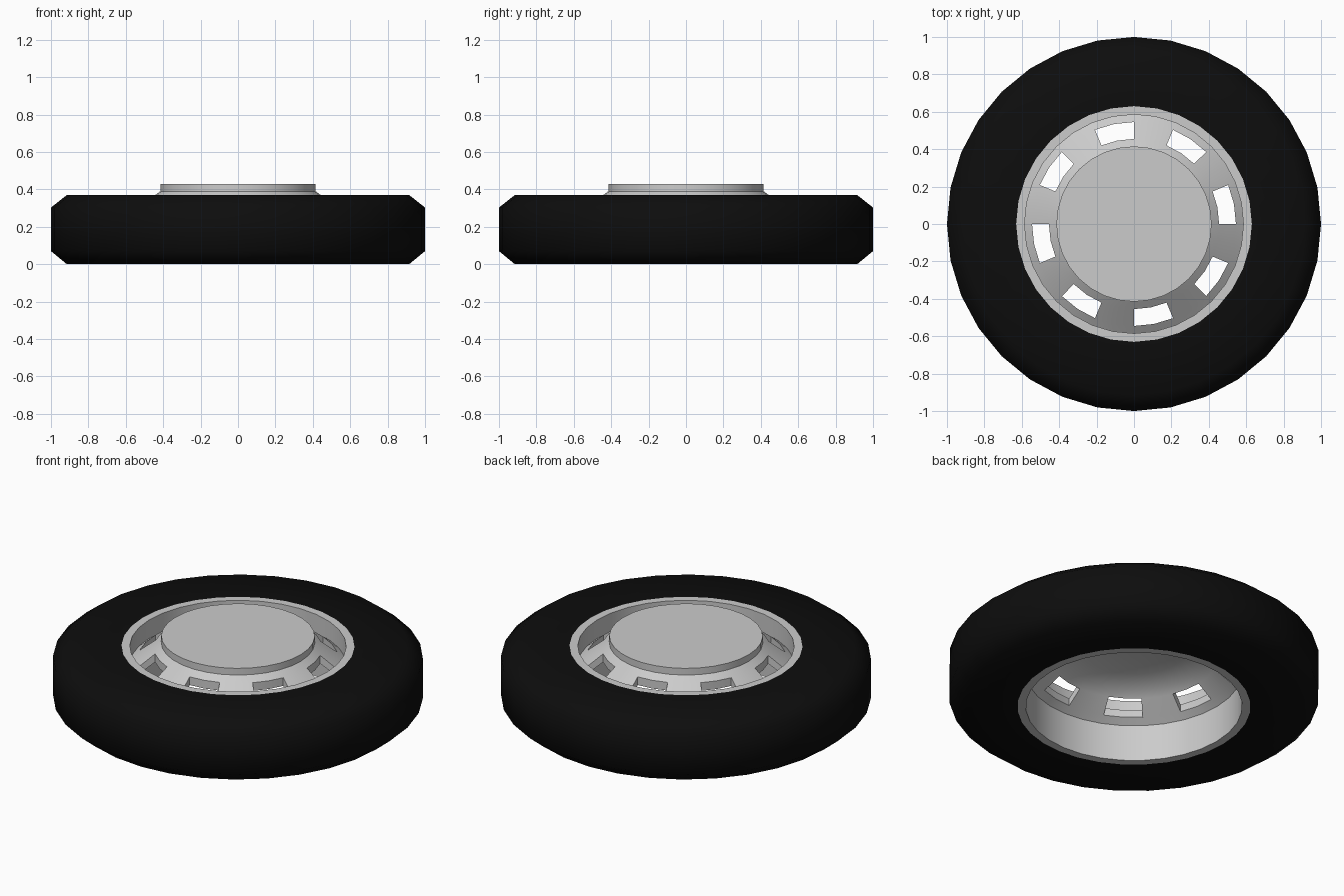
import bpy, bmesh, math

if "Cube" in bpy.data.objects:
    bpy.data.objects.remove(bpy.data.objects["Cube"])

SEG = 32


def lathe(name, profile, angle, closed=True, slot_bands=None):
    """Revolve an (r, z) profile. slot_bands = (upper band, lower band) opened into through slots."""
    bm = bmesh.new()
    rings = []
    for r, z in profile:
        if r == 0:
            rings.append([bm.verts.new((0, 0, z))] * SEG)
        else:
            rings.append([bm.verts.new((r * math.cos(2 * math.pi * i / SEG),
                                        r * math.sin(2 * math.pi * i / SEG), z))
                          for i in range(SEG)])
    n = len(profile)

    def face(*verts):
        unique = list(dict.fromkeys(verts))
        if len(unique) > 2:
            bm.faces.new(unique)

    for k in range(n if closed else n - 1):
        a, b = rings[k], rings[(k + 1) % n]
        for i in range(SEG):
            j = (i + 1) % SEG
            # every slot spans two segments, then two solid ones follow
            if slot_bands and k in slot_bands and i % 4 < 2:
                continue
            face(a[i], a[j], b[j], b[i])

    # slot walls joining the upper and lower skins
    if slot_bands:
        up, low = slot_bands
        uo, ui, li, lo = rings[up], rings[up + 1], rings[low], rings[low + 1]
        for s in range(0, SEG, 4):
            for i in (s, s + 1):
                j = (i + 1) % SEG
                face(uo[i], uo[j], lo[j], lo[i])
                face(ui[i], ui[j], li[j], li[i])
            for e in (s, (s + 2) % SEG):
                face(uo[e], ui[e], li[e], lo[e])

    bmesh.ops.recalc_face_normals(bm, faces=bm.faces)
    mesh = bpy.data.meshes.new(name)
    bm.to_mesh(mesh)
    bm.free()
    obj = bpy.data.objects.new(name, mesh)
    bpy.context.collection.objects.link(obj)
    bpy.ops.object.select_all(action='DESELECT')
    obj.select_set(True)
    bpy.context.view_layer.objects.active = obj
    bpy.ops.object.shade_smooth_by_angle(angle=math.radians(angle))
    return obj


# tyre with chamfered shoulders
tyre = lathe("tyre", [(0.63, 0), (0.915, 0), (1, 0.07), (1, 0.303),
                      (0.915, 0.37), (0.63, 0.37)], 60)
rubber = bpy.data.materials.new("rubber")
rubber.diffuse_color = (0.004, 0.004, 0.004, 1)
rubber.use_nodes = True
rubber.node_tree.nodes["Principled BSDF"].inputs["Base Color"].default_value = rubber.diffuse_color
tyre.data.materials.append(rubber)

# rim: lip, inner wall, slotted cone, raised hub cap, hollow underside
lathe("rim", [
    (0.63, 0), (0.63, 0.37), (0.585, 0.37), (0.585, 0.26),
    (0.545, 0.29), (0.455, 0.36), (0.415, 0.39), (0.415, 0.43), (0, 0.43),
    (0, 0.395), (0.15, 0.39), (0.3, 0.375), (0.415, 0.342),
    (0.455, 0.311), (0.545, 0.246), (0.585, 0.216), (0.585, 0),
], 30, slot_bands=(4, 13))
